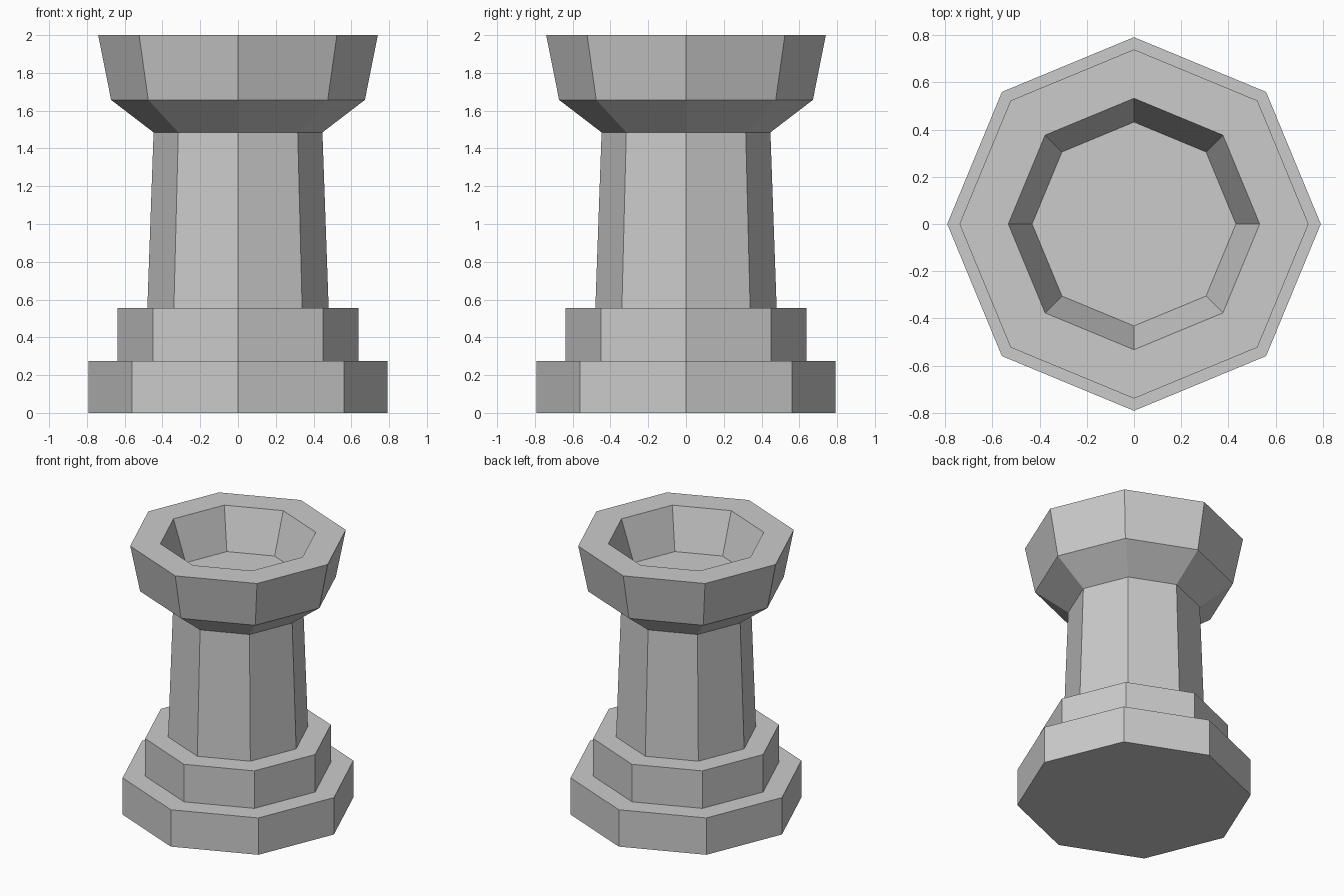
import bpy
import bmesh
from math import cos, sin, tau

SIDES = 8

cube = bpy.data.objects.get("Cube")
if cube:
    bpy.data.objects.remove(cube, do_unlink=True)

# Single stone colour
stone = bpy.data.materials.new("light_grey_stone")
stone.use_nodes = True
colour = (0.6, 0.6, 0.6, 1.0)
stone.diffuse_color = colour
stone.node_tree.nodes["Principled BSDF"].inputs["Base Color"].default_value = colour


def turned_part(name, profile, cap_bottom=False, cap_top=False):
    """Sweep a (radius, height) profile round z, with a corner on each axis."""
    bm = bmesh.new()
    rings = [[bm.verts.new((r * cos(tau * i / SIDES), r * sin(tau * i / SIDES), z))
              for i in range(SIDES)] for r, z in profile]
    for low, high in zip(rings, rings[1:]):
        for i in range(SIDES):
            j = (i + 1) % SIDES
            bm.faces.new((low[i], low[j], high[j], high[i]))
    if cap_bottom:
        bm.faces.new(rings[0][::-1])
    if cap_top:
        bm.faces.new(rings[-1])
    mesh = bpy.data.meshes.new(name)
    bm.to_mesh(mesh)
    bm.free()
    mesh.materials.append(stone)
    obj = bpy.data.objects.new(name, mesh)
    bpy.context.collection.objects.link(obj)
    return obj


# Wide foot and the smaller step on it, each ending in a flat ledge
turned_part("foot", [(0.792, 0), (0.792, 0.275), (0.637, 0.275)], cap_bottom=True)
turned_part("step", [(0.637, 0.275), (0.637, 0.555), (0.48, 0.555)])

# Tapered shaft
turned_part("shaft", [(0.48, 0.555), (0.447, 1.485)])

# Flared head with a sunken bowl
turned_part("head", [(0.447, 1.485), (0.672, 1.657), (0.74, 2.0),
                     (0.533, 2.0), (0.432, 1.7)], cap_top=True)
